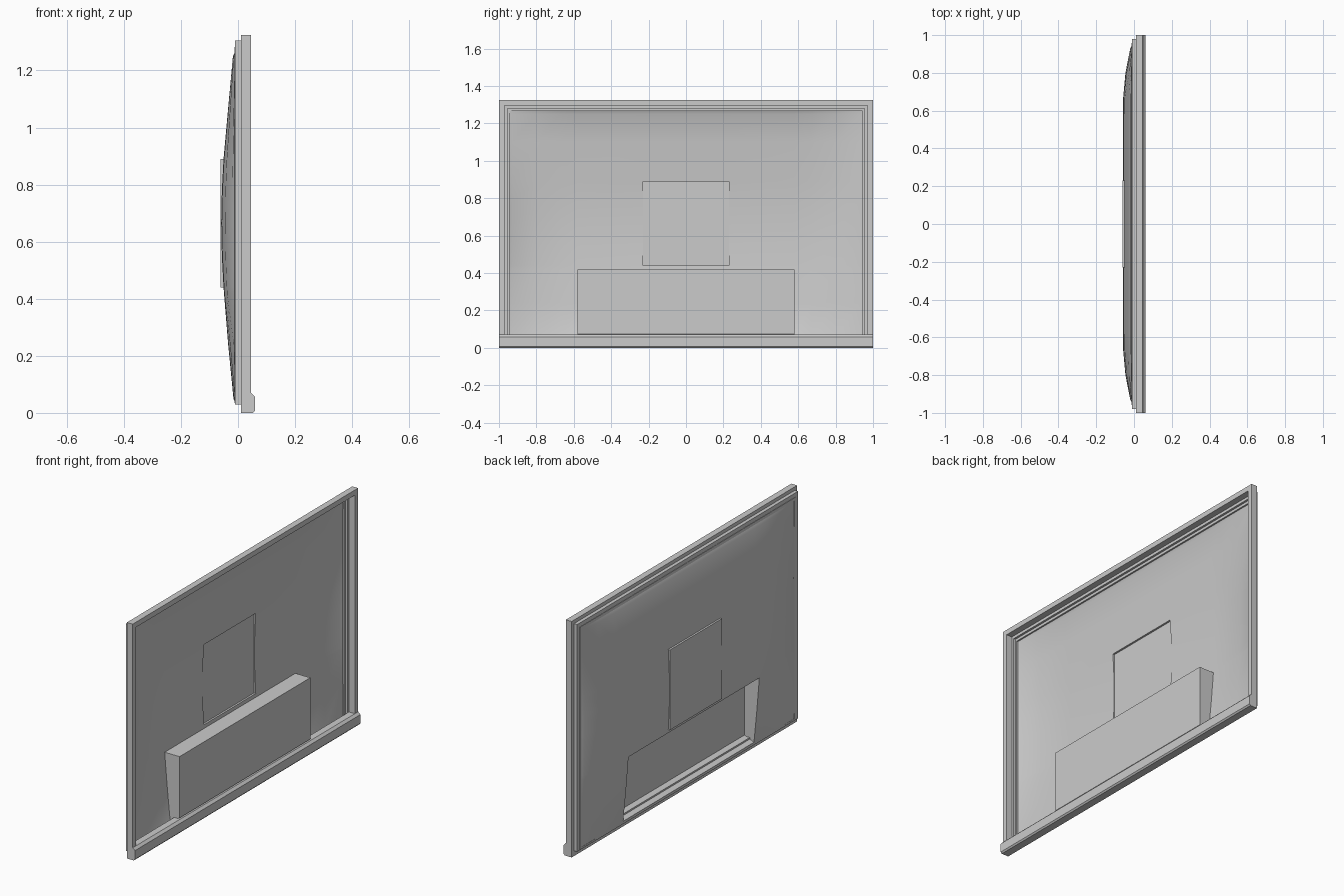
import bpy, bmesh

if "Cube" in bpy.data.objects:
    bpy.data.objects.remove(bpy.data.objects["Cube"])


def finish(bm, name, angle=0.5):
    bmesh.ops.recalc_face_normals(bm, faces=bm.faces)
    me = bpy.data.meshes.new(name)
    bm.to_mesh(me)
    bm.free()
    ob = bpy.data.objects.new(name, me)
    bpy.context.collection.objects.link(ob)
    bpy.ops.object.select_all(action='DESELECT')
    ob.select_set(True)
    bpy.context.view_layer.objects.active = ob
    bpy.ops.object.shade_smooth_by_angle(angle=angle)
    return ob


def ring(name, x0, x1, outer, inner):
    """Rectangular frame; outer and inner are (half width, z low, z high)."""
    bm = bmesh.new()
    loops = []
    for x, (w, lo, hi) in ((x0, outer), (x1, outer), (x1, inner), (x0, inner)):
        loops.append([bm.verts.new((x, y, z)) for y, z in
                      ((-w, lo), (w, lo), (w, hi), (-w, hi))])
    for i in range(4):
        a, b = loops[i], loops[(i + 1) % 4]
        for j in range(4):
            k = (j + 1) % 4
            bm.faces.new((a[j], a[k], b[k], b[j]))
    return finish(bm, name)


def push_panel(bm, w, lo, hi, x, floor=None):
    """Extrude the shell patch inside the rectangle to a flat plane at x."""
    faces = [f for f in bm.faces
             if abs(f.calc_center_median().y) < w
             and lo < f.calc_center_median().z < hi]
    geom = bmesh.ops.extrude_face_region(bm, geom=faces)['geom']
    for v in (g for g in geom if isinstance(g, bmesh.types.BMVert)):
        v.co.x = x
        if floor and v.co.z < lo + 0.001:
            v.co.z = floor
    left = [f for f in faces if f.is_valid]
    if left:
        bmesh.ops.delete(bm, geom=left, context='FACES')


# Front bezel and the ledge behind it
ring("front_bezel", 0.01, 0.046, (1.0, 0.03, 1.325), (0.97, 0.065, 1.296))
ring("rear_rim", -0.01, 0.01, (0.98, 0.03, 1.305), (0.955, 0.04, 1.28))
ring("inner_ledge", -0.012, -0.002, (0.957, 0.034, 1.282), (0.945, 0.042, 1.265))

# Thicker chin along the bottom
bm = bmesh.new()
profile = [(0.01, 0), (0.053, 0), (0.06, 0.008), (0.06, 0.057),
           (0.047, 0.07), (0.01, 0.07)]
chin = bm.faces.new([bm.verts.new((x, -1, z)) for x, z in profile])
out = bmesh.ops.extrude_face_region(bm, geom=[chin])['geom']
bmesh.ops.translate(bm, vec=(0, 2, 0),
                    verts=[g for g in out if isinstance(g, bmesh.types.BMVert)])
if not any(all(v.co.y < 0 for v in f.verts) for f in bm.faces):
    bm.faces.new([v for v in bm.verts if v.co.y < 0])
finish(bm, "bottom_chin")

# Bulged back shell: height profile times width profile
zs = [(0.036, 0), (0.05, 0.12), (0.24, 0.5), (0.42, 0.8), (0.44, 0.83),
      (0.55, 0.95), (0.665, 1), (0.78, 0.95), (0.89, 0.83), (1.1, 0.44),
      (1.25, 0.16), (1.267, 0)]
half = [(0.23, 1), (0.58, 1), (0.67, 0.96), (0.8, 0.72), (0.93, 0.2), (0.95, 0)]
ys = [(-y, g) for y, g in reversed(half)] + half
bm = bmesh.new()
grid = [[bm.verts.new((-0.01 - 0.049 * f * g, y, z)) for y, g in ys]
        for z, f in zs]
for a, b in zip(grid, grid[1:]):
    for j in range(len(ys) - 1):
        bm.faces.new((a[j], a[j + 1], b[j + 1], b[j]))
# Stand pocket pressed inwards, square mounting pad raised outwards
push_panel(bm, 0.58, 0.05, 0.42, 0.043, floor=0.075)
push_panel(bm, 0.23, 0.44, 0.89, -0.0615)
finish(bm, "back_shell", 0.6)
